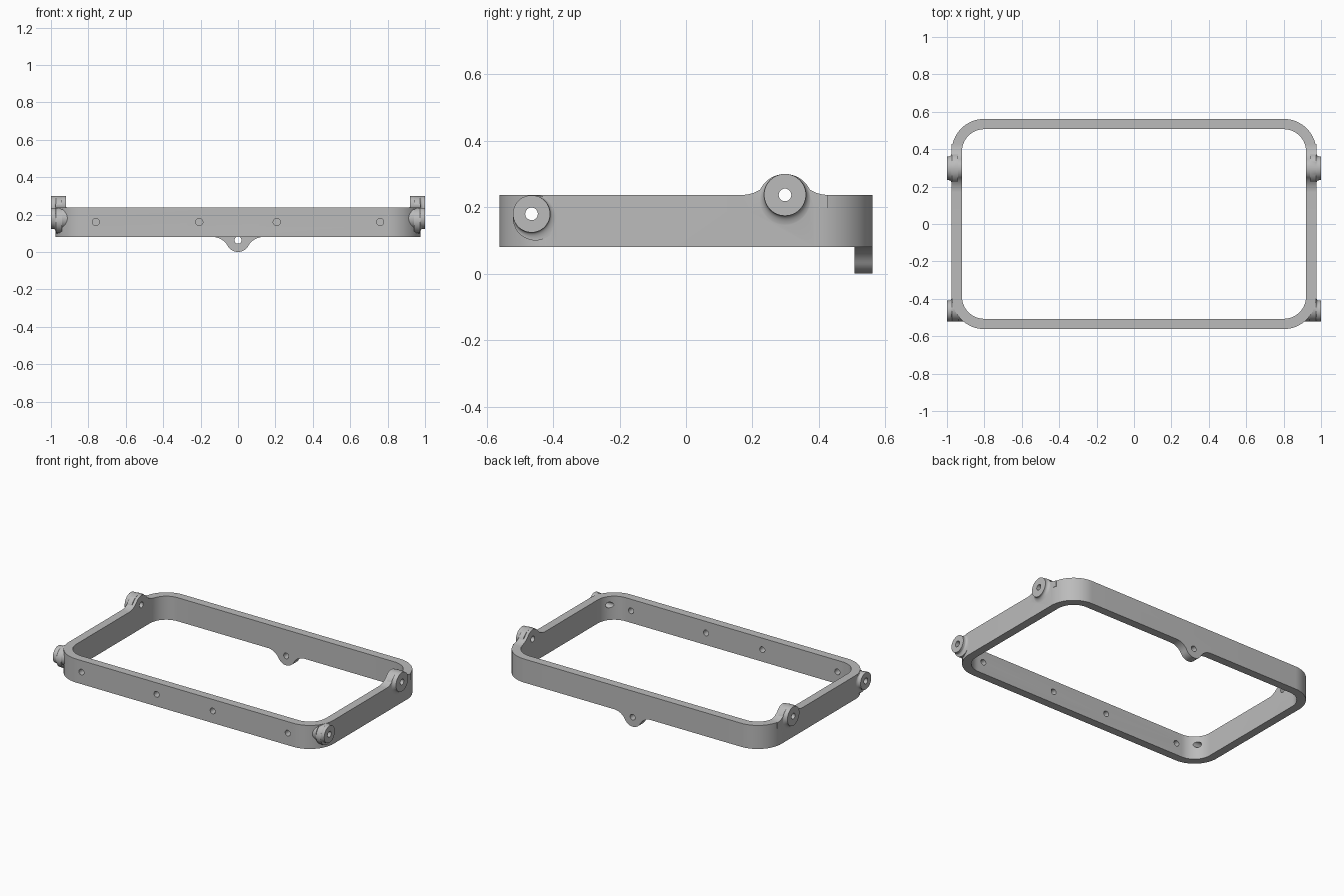
import bpy
import bmesh
from math import sin, cos, pi, radians, atan2
from mathutils import Vector

cube = bpy.data.objects.get("Cube")
if cube:
    bpy.data.objects.remove(cube)

grey = bpy.data.materials.new("plain grey")
grey.use_nodes = True
colour = (0.5, 0.5, 0.5, 1)
grey.diffuse_color = colour
grey.node_tree.nodes["Principled BSDF"].inputs["Base Color"].default_value = colour

# Main dimensions
HALF_X, HALF_Y, WALL = 0.975, 0.562, 0.055
LOW, TOP = 0.08, 0.237
CORNER = 0.175
HOLE = 0.019
EAR_R = 0.063


def loft(name, rings):
    """Closed solid skinned through rings of equal point count."""
    bm = bmesh.new()
    loops = [[bm.verts.new(p) for p in ring] for ring in rings]
    n = len(loops[0])
    for a, b in zip(loops, loops[1:]):
        for i in range(n):
            j = (i + 1) % n
            bm.faces.new((a[i], a[j], b[j], b[i]))
    bm.faces.new(loops[0])
    bm.faces.new(loops[-1])
    bmesh.ops.recalc_face_normals(bm, faces=bm.faces)
    mesh = bpy.data.meshes.new(name)
    bm.to_mesh(mesh)
    bm.free()
    mesh.materials.append(grey)
    ob = bpy.data.objects.new(name, mesh)
    bpy.context.collection.objects.link(ob)
    return ob


def combine(target, tool, operation):
    """Apply a boolean and discard the tool."""
    mod = target.modifiers.new("join", "BOOLEAN")
    mod.operation = operation
    mod.solver = "EXACT"
    mod.object = tool
    bpy.context.view_layer.objects.active = target
    bpy.ops.object.modifier_apply(modifier=mod.name)
    bpy.data.objects.remove(tool)


def rounded_block(name, hx, hy, r, z0, z1, steps=16):
    outline = []
    for q, (sx, sy) in enumerate([(1, 1), (-1, 1), (-1, -1), (1, -1)]):
        for k in range(steps + 1):
            a = (q + k / steps) * pi / 2
            outline.append((sx * (hx - r) + r * cos(a), sy * (hy - r) + r * sin(a)))
    return loft(name, [[(x, y, z) for x, y in outline] for z in (z0, z1)])


def circle_x(x, y, z, r, n=48):
    return [(x, y + r * cos(2 * pi * k / n), z + r * sin(2 * pi * k / n)) for k in range(n)]


def circle_y(y, x, z, r, n=32):
    return [(x + r * cos(2 * pi * k / n), y, z + r * sin(2 * pi * k / n)) for k in range(n)]


def ear_profile(r, c, half_width, sink=0.04, steps=12):
    """Round ear rising from a flat edge (v = 0) through fillets."""
    R = (half_width ** 2 + c ** 2 - r ** 2) / (2 * (r + c))
    meet = atan2(R - c, half_width)
    side = [(half_width, -sink)]
    for k in range(steps + 1):
        a = -pi / 2 - (pi / 2 - meet) * k / steps
        side.append((half_width + R * cos(a), R + R * sin(a)))
    for k in range(1, steps + 1):
        a = meet + (pi / 2 - meet) * k / steps
        side.append((r * cos(a), c + r * sin(a)))
    return side + [(-u, v) for u, v in reversed(side[:-1])]


def boss(side, y, z, r, root, flare, dy, dz):
    """Side boss with a foot fillet; the fillet leans along (dy, dz)."""
    rings = [circle_x(side * root, y, z, r), circle_x(side * 0.94, y, z, r)]
    steps = 8
    for k in range(-1, steps + 1):
        a = max(k, 0) / steps * pi / 2
        e = flare * (1 - sin(a))
        x = 0.94 if k < 0 else 0.974 + flare * (1 - cos(a))
        rings.append(circle_x(side * x, y + dy * e, z + dz * e, r + e))
    rings.append(circle_x(side, y, z, r))
    return loft("boss", rings)


# Outer body
frame = rounded_block("rounded_frame", HALF_X, HALF_Y, CORNER, LOW, TOP)

# Raised ears and bosses on both sides
REAR = (0.298, TOP)
FRONT = (-0.465, 0.18)
for s in (1, -1):
    ear = ear_profile(EAR_R, 0, 0.13)
    combine(frame, loft("side_ear", [[(s * x, REAR[0] + u, TOP + v) for u, v in ear]
                                     for x in (0.9, HALF_X)]), "UNION")
    combine(frame, boss(s, *REAR, EAR_R, 0.9, 0.02, 0, -1), "UNION")
    combine(frame, boss(s, *FRONT, 0.056, 0.82, 0.012, 1, -1), "UNION")

# Hanging tab at the back
tab = ear_profile(EAR_R, 0.017, 0.135)
combine(frame, loft("back_tab", [[(u, y, LOW - v) for u, v in tab]
                                 for y in (0.48, HALF_Y)]), "UNION")

# Open middle
combine(frame, rounded_block("opening", HALF_X - WALL, HALF_Y - WALL,
                             CORNER - WALL, -1, 1), "DIFFERENCE")

# Screw holes
for y, z in (REAR, FRONT):
    combine(frame, loft("side_hole", [circle_x(x, y, z, HOLE, 32) for x in (-1.1, 1.1)]),
            "DIFFERENCE")
for x in (-0.76, -0.207, 0.207, 0.76):
    combine(frame, loft("front_hole", [circle_y(y, x, 0.16, HOLE) for y in (-0.7, -0.4)]),
            "DIFFERENCE")
combine(frame, loft("tab_hole", [circle_y(y, 0, EAR_R, HOLE) for y in (0.4, 0.7)]),
        "DIFFERENCE")

bpy.ops.object.select_all(action="DESELECT")
frame.select_set(True)
bpy.context.view_layer.objects.active = frame
bpy.ops.object.shade_smooth_by_angle(angle=radians(30))
